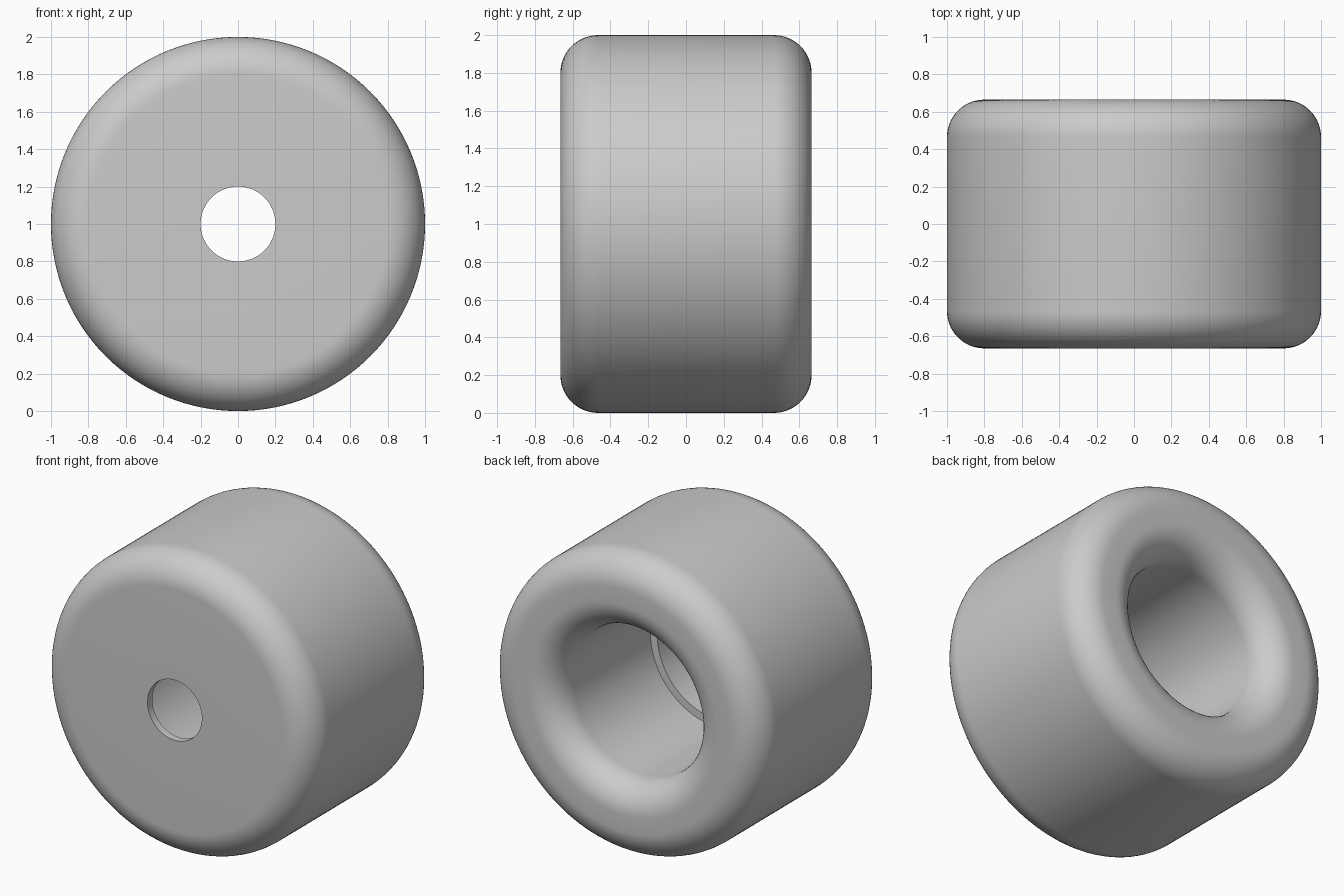
import bpy, bmesh, math
from mathutils import Matrix

old = bpy.data.objects.get("Cube")
if old:
    bpy.data.objects.remove(old, do_unlink=True)

HALF, R, FILLET = 0.665, 1.0, 0.2      # half width, tread radius, rounding
BORE, SEAT, HOLE = 0.5, 0.45, 0.2      # inner radii from back to front
SEAT_Y, WALL_Y = -0.34, -0.615         # shoulder and front wall depths


def arc(radius, y, start, end, steps=14):
    """Rounded corner as (radius, y) points."""
    pts = []
    for i in range(steps + 1):
        a = math.radians(start + (end - start) * i / steps)
        pts.append((radius + FILLET * math.cos(a), y + FILLET * math.sin(a)))
    return pts


# Closed section: front face, tread, rounded back lip, stepped bore, thin wall
profile = [(HOLE, -HALF)]
profile += arc(R - FILLET, FILLET - HALF, -90, 0)
profile += arc(R - FILLET, HALF - FILLET, 0, 90)
profile += arc(BORE + FILLET, HALF - FILLET, 90, 180)
profile += [(BORE, SEAT_Y), (SEAT, SEAT_Y), (SEAT, WALL_Y), (HOLE, WALL_Y)]

# Revolve the section around the axle
bm = bmesh.new()
verts = [bm.verts.new((r, y, 0)) for r, y in profile]
edges = [bm.edges.new((v, verts[(i + 1) % len(verts)])) for i, v in enumerate(verts)]
bmesh.ops.spin(bm, geom=verts + edges, cent=(0, 0, 0), axis=(0, 1, 0),
               angle=math.tau, steps=128, use_merge=True)
bmesh.ops.remove_doubles(bm, verts=bm.verts[:], dist=0.0001)
bmesh.ops.recalc_face_normals(bm, faces=bm.faces[:])
bm.transform(Matrix.Translation((0, 0, R)))
mesh = bpy.data.meshes.new("wheel")
bm.to_mesh(mesh)
bm.free()
wheel = bpy.data.objects.new("wheel", mesh)
bpy.context.collection.objects.link(wheel)

# Plain grey
grey = bpy.data.materials.new("light grey")
grey.use_nodes = True
colour = (0.6, 0.6, 0.6, 1)
grey.diffuse_color = colour
grey.node_tree.nodes["Principled BSDF"].inputs["Base Color"].default_value = colour
mesh.materials.append(grey)

# Smooth shading with crisp bore edges
bpy.ops.object.select_all(action="DESELECT")
wheel.select_set(True)
bpy.context.view_layer.objects.active = wheel
bpy.ops.object.shade_smooth_by_angle(angle=math.radians(30))
